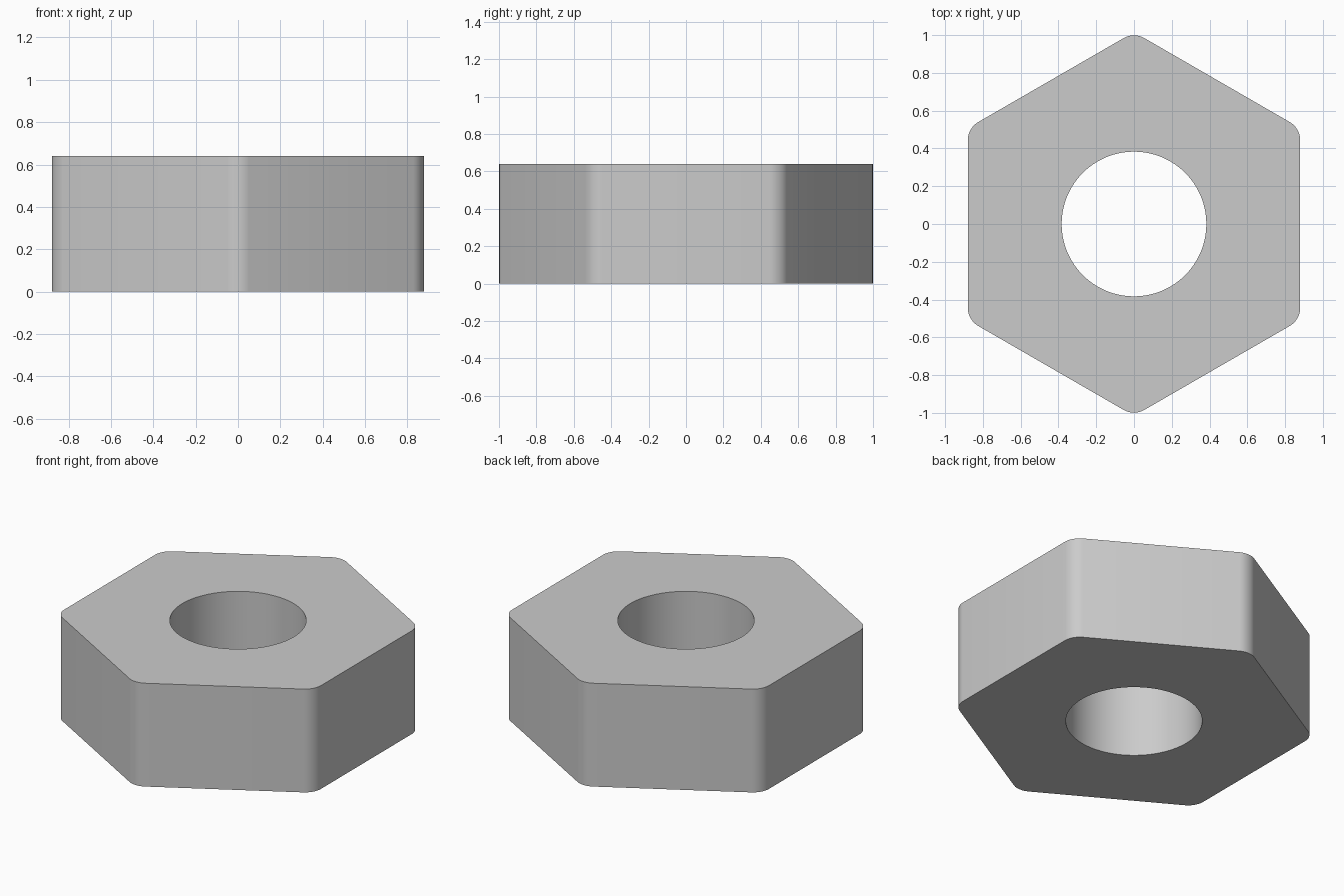
import bpy, bmesh, math

if "Cube" in bpy.data.objects:
    bpy.data.objects.remove(bpy.data.objects["Cube"])

HEIGHT, HOLE_R, CORNER_R = 0.64, 0.383, 0.102
OUTER_R = 1.0 + CORNER_R * (1 / math.cos(math.radians(30)) - 1)  # sharp corner radius

# Hexagonal body with rounded upright corners, points on +y and -y
bm = bmesh.new()
ring = [bm.verts.new((OUTER_R * math.cos(a), OUTER_R * math.sin(a), 0))
        for a in (math.radians(30 + 60 * i) for i in range(6))]
face = bm.faces.new(ring)
top = bmesh.ops.extrude_face_region(bm, geom=[face])["geom"]
bmesh.ops.translate(bm, vec=(0, 0, HEIGHT),
                    verts=[g for g in top if isinstance(g, bmesh.types.BMVert)])
upright = [e for e in bm.edges if abs(e.verts[0].co.z - e.verts[1].co.z) > 0.1]
bmesh.ops.bevel(bm, geom=upright, offset=CORNER_R * math.tan(math.radians(30)),
                offset_type='OFFSET', segments=6, profile=0.5, affect='EDGES')
bmesh.ops.recalc_face_normals(bm, faces=bm.faces)
mesh = bpy.data.meshes.new("hex_nut")
bm.to_mesh(mesh)
bm.free()
nut = bpy.data.objects.new("hex_nut", mesh)
bpy.context.collection.objects.link(nut)

# Round through hole
bpy.ops.mesh.primitive_cylinder_add(vertices=96, radius=HOLE_R, depth=HEIGHT * 2,
                                    location=(0, 0, HEIGHT / 2))
cutter = bpy.context.object
cutter.name = "hole_cutter"
cutter.hide_render = True
cut = nut.modifiers.new("hole", 'BOOLEAN')
cut.operation = 'DIFFERENCE'
cut.solver = 'EXACT'
cut.object = cutter

# Apply the cut and smooth the rounded walls
bpy.ops.object.select_all(action='DESELECT')
nut.select_set(True)
bpy.context.view_layer.objects.active = nut
bpy.ops.object.modifier_apply(modifier=cut.name)
bpy.data.objects.remove(cutter)
bpy.ops.object.shade_smooth_by_angle(angle=math.radians(30))
